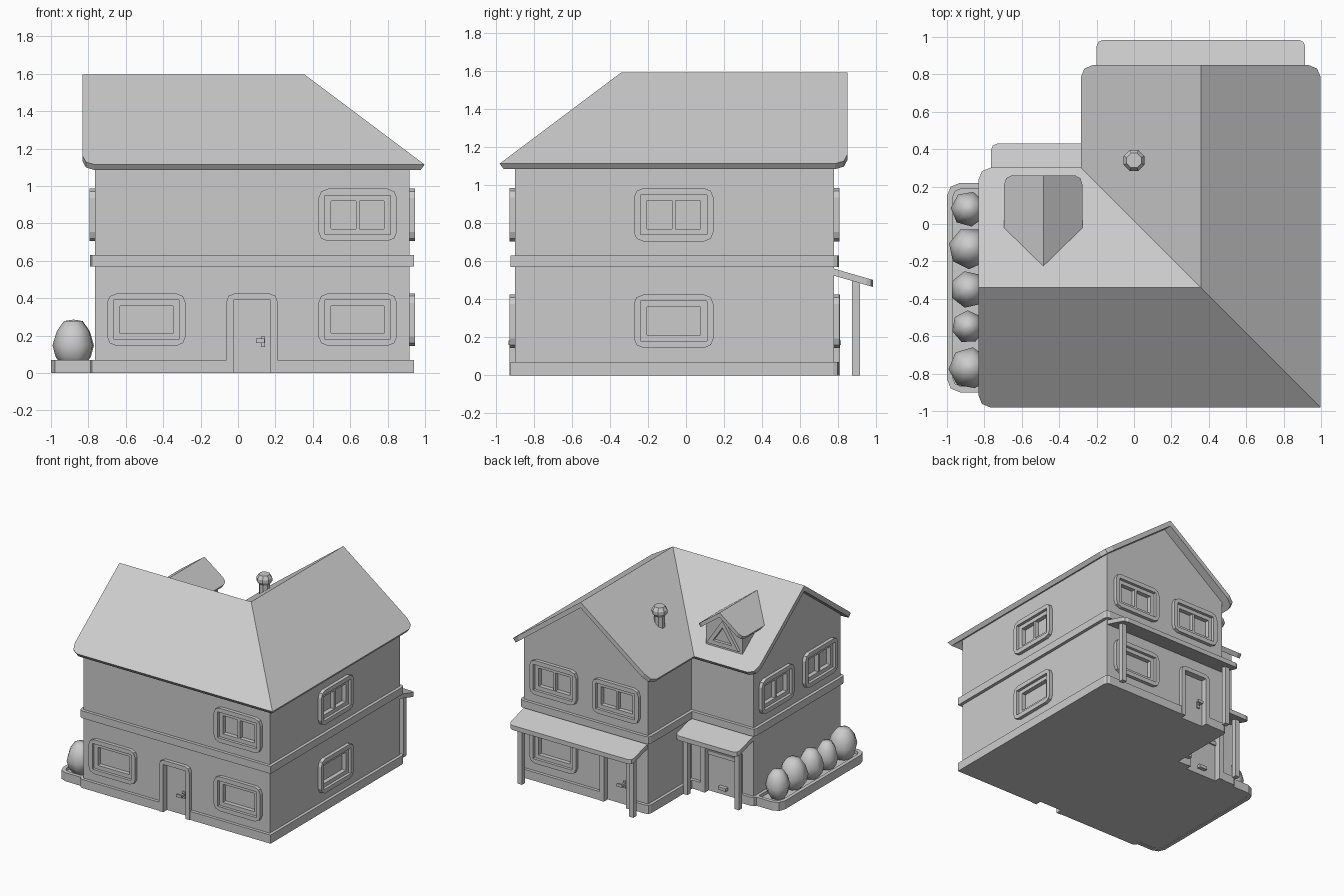
import bpy, bmesh, math
from mathutils import Matrix, Vector

if "Cube" in bpy.data.objects:
    bpy.data.objects.remove(bpy.data.objects["Cube"])

CX, CY = 0.357, -0.34          # ridge lines of the two arms of the L
T = Matrix.Translation
I = Matrix.Identity(4)
cut_bm = bmesh.new()           # all openings gathered in one cutter


def finish(name, bm, smooth=False):
    bmesh.ops.recalc_face_normals(bm, faces=bm.faces[:])
    me = bpy.data.meshes.new(name)
    bm.to_mesh(me)
    bm.free()
    for p in me.polygons:
        p.use_smooth = smooth
    ob = bpy.data.objects.new(name, me)
    bpy.context.collection.objects.link(ob)
    return ob


def prism(name, pts, y0, y1, m=I, round_if=None, r=0.05):
    """Extrude an (x, z) outline along y; optionally round chosen edges."""
    bm = bmesh.new()
    a = [bm.verts.new(m @ Vector((x, y0, z))) for x, z in pts]
    b = [bm.verts.new(m @ Vector((x, y1, z))) for x, z in pts]
    bm.faces.new(a)
    bm.faces.new(b[::-1])
    for i in range(len(a)):
        j = (i + 1) % len(a)
        bm.faces.new((a[j], a[i], b[i], b[j]))
    if round_if:
        es = [e for e in bm.edges if round_if(e.verts[0].co, e.verts[1].co)]
        bmesh.ops.bevel(bm, geom=es, offset=r, segments=2, profile=0.5, affect='EDGES')
    return finish(name, bm)


def box(name, x0, x1, y0, y1, z0, z1, m=I):
    return prism(name, [(x0, z0), (x1, z0), (x1, z1), (x0, z1)], y0, y1, m)


def cut(x0, x1, y0, y1, z0, z1, m):
    c = Vector(((x0 + x1) / 2, (y0 + y1) / 2, (z0 + z1) / 2))
    s = Matrix.Diagonal((x1 - x0, y1 - y0, z1 - z0, 1))
    bmesh.ops.create_cube(cut_bm, size=1, matrix=m @ T(c) @ s)


def ring(name, outer, inner, y0, y1, m=I):
    """Picture-frame shape between two outlines of equal length."""
    bm = bmesh.new()
    loops = [[bm.verts.new(m @ Vector((x, y, z))) for x, z in o]
             for o, y in ((outer, y0), (inner, y0), (inner, y1), (outer, y1))]
    n = len(outer)
    for k in range(4):
        a, b = loops[k], loops[(k + 1) % 4]
        for i in range(n):
            j = (i + 1) % n
            bm.faces.new((a[i], a[j], b[j], b[i]))
    return finish(name, bm)


def rrect(w, h, c):
    """Rectangle outline with three-point rounded corners."""
    q = [(0, c), (0.29 * c, 0.29 * c), (c, 0)]
    out = []
    for sx, sz, o in ((-1, -1, q), (1, -1, q[::-1]), (1, 1, q), (-1, 1, q[::-1])):
        out += [(sx * (w / 2 - dx), sz * (h / 2 - dz)) for dx, dz in o]
    return out


def lathe(name, prof, sides, loc, smooth=False, turn=0.0):
    bm = bmesh.new()
    rows = [[bm.verts.new(Vector(loc) + Vector((r * math.cos(turn + math.tau * i / sides),
             r * math.sin(turn + math.tau * i / sides), z))) for i in range(sides)] for r, z in prof]
    for a, b in zip(rows, rows[1:]):
        for i in range(sides):
            j = (i + 1) % sides
            bm.faces.new((a[i], a[j], b[j], b[i]))
    bm.faces.new(rows[0][::-1])
    bm.faces.new(rows[-1])
    return finish(name, bm, smooth)


def l_solid(name, x0, y1, c, top, bottom):
    """L-shaped solid; top and bottom are (half width, ridge z, slope)."""
    k = 3 if c else 1

    def corner(x, y, sx, sy, flip):
        o = [(0, c), (0.29 * c, 0.29 * c), (c, 0)] if c else [(0, 0)]
        o = o[::-1] if flip else o
        return [(x + sx * dx, y + sy * dy) for dx, dy in o]

    def pts(w, zr, s):
        p = [(x0, CY)] + corner(x0, CY - w, 1, 1, False) + [(CX + w, CY - w)]
        p += corner(CX + w, y1, -1, -1, False) + [(CX, y1)]
        p += corner(CX - w, y1, 1, -1, True) + [(CX - w, CY + w)]
        p += corner(x0, CY + w, 1, -1, True) + [(CX, CY)]
        return [(x, y, zr - s * min(abs(x - CX), abs(y - CY))) for x, y in p]

    bm = bmesh.new()
    a, b = ([bm.verts.new(p) for p in pts(*t)] for t in (top, bottom))
    n = 4 * k + 4
    for i0, i1 in ((0, k + 1), (k + 1, 2 * k + 2), (2 * k + 2, 3 * k + 3), (3 * k + 3, n)):
        f = [i % n for i in range(i0, i1 + 1)] + [n]
        bm.faces.new([a[i] for i in f])
        bm.faces.new([b[i] for i in f[::-1]])
    for i in range(n):
        j = (i + 1) % n
        bm.faces.new((a[j], a[i], b[i], b[j]))
    return finish(name, bm)


# Main body: gabled walls, floor band, plinth and roof slab
walls = l_solid("walls", -0.765, 0.78, 0, (0.56, 1.553, 0.75), (0.56, 0, 0))
l_solid("floor_band", -0.79, 0.805, 0.03, (0.585, 0.63, 0), (0.585, 0.57, 0))
plinth = l_solid("plinth", -0.79, 0.805, 0.03, (0.585, 0.07, 0), (0.585, 0, 0))
l_solid("roof", -0.832, 0.85, 0.065, (0.641, 1.595, 0.75), (0.619, 1.549, 0.75))


# Wall frames: local x along the wall, local -y pointing outward
def on_wall(x, y, z, deg):
    return T((x, y, z)) @ Matrix.Rotation(math.radians(deg), 4, 'Z')


def window(name, m, split):
    ring(name + "_frame", rrect(0.42, 0.28, 0.05), rrect(0.35, 0.21, 0.002), -0.028, 0.005, m)
    ring(name + "_sash", rrect(0.352, 0.212, 0.002), rrect(0.283, 0.148, 0.002), -0.005, 0.032, m)
    cut(-0.175, 0.175, -0.06, 0.03, -0.105, 0.105, m)
    if split:
        box(name + "_mullion", -0.01, 0.01, -0.003, 0.032, -0.076, 0.076, m)


def door_frame(name, m, w, ow):
    arc = [(w, 0), (w, 0.38), (w - 0.012, 0.413), (w - 0.045, 0.425)]
    inner = [(-ow, 0), (-ow, 0.39), (ow, 0.39), (ow, 0)]
    prism(name + "_frame", arc + [(-x, z) for x, z in arc[::-1]] + inner, -0.03, 0.005, m)
    cut(-ow, ow, -0.06, 0.02, -0.01, 0.39, m)


def door(name, m):
    door_frame(name, m, 0.137, 0.10)
    box(name + "_lock_plate", 0.047, 0.07, 0.008, 0.022, 0.14, 0.195, m)
    box(name + "_handle_stem", 0.05, 0.067, -0.025, 0.01, 0.163, 0.18, m)
    box(name + "_handle", 0.02, 0.068, -0.035, -0.02, 0.16, 0.183, m)


WF, WB, WR, WL = CY - 0.56, 0.78, CX + 0.56, -0.765
for name, x, y, z, deg, split in (
        ("front_low_left", -0.49, WF, 0.285, 0, 0), ("front_low_right", 0.64, WF, 0.285, 0, 0),
        ("front_up", 0.64, WF, 0.845, 0, 1),
        ("right_low", WR, -0.065, 0.285, 90, 0), ("right_up", WR, -0.065, 0.845, 90, 1),
        ("back_low", 0.64, WB, 0.285, 180, 0), ("back_up_a", 0.64, WB, 0.845, 180, 1),
        ("back_up_b", 0.075, WB, 0.845, 180, 1),
        ("left_up_a", WL, -0.06, 0.845, -90, 1), ("left_up_b", WL, -0.62, 0.845, -90, 1)):
    window(name + "_window", on_wall(x, y, z, deg), split)

door("front_door", on_wall(0.075, WF, 0, 0))
door("back_door", on_wall(0.075, WB, 0, 180))

# Wide service door in the inner corner
gm = on_wall(-0.485, CY + 0.56, 0, 180)
door_frame("garage_door", gm, 0.18, 0.14)
box("garage_door_rail", -0.14, 0.14, 0.008, 0.025, 0.30, 0.33, gm)
box("garage_door_handle", -0.035, 0.035, -0.01, 0.022, 0.045, 0.07, gm)

# Cut the window and door recesses
cutter = finish("opening_cutter", cut_bm)
cutter.hide_render = True
cutter.display_type = 'WIRE'
for ob in (walls, plinth):
    mod = ob.modifiers.new("openings", 'BOOLEAN')
    mod.operation, mod.object, mod.solver = 'DIFFERENCE', cutter, 'EXACT'

# Porch roofs with posts
SIDE = Matrix.Rotation(math.radians(90), 4, 'Z')
for name, x0, x1, y, posts in (("back_porch", -0.2, 0.915, 0.78, (-0.145, 0.86)),
                               ("corner_porch", -0.765, -0.2, 0.225, (-0.71, -0.245))):
    ye = y + 0.205
    prism(name + "_roof", [(y - 0.02, 0.567), (y - 0.02, 0.53), (ye, 0.465), (ye, 0.502)], -x1, -x0, SIDE,
          lambda p, q: min(p.y, q.y) > ye - 0.001 and abs(p.x - q.x) < 0.001, 0.035)
    for i, px in enumerate(posts):
        box(f"{name}_post_{i}", px - 0.02, px + 0.02, y + 0.095, y + 0.135, 0, 0.5)

# Dormer: roof, gable wall and triangular window
DM = T((-0.485, 0, 0))
prism("dormer_roof", [(-0.21, 1.355), (0, 1.509), (0.21, 1.355), (0.193, 1.33), (0, 1.472), (-0.193, 1.33)],
      -0.225, 0.26, DM,
      lambda p, q: min(p.y, q.y) > 0.259 and abs(p.x - q.x) < 0.03 and abs(p.x + 0.485) > 0.15)
prism("dormer_wall", [(-0.165, 1.1), (0.165, 1.1), (0.165, 1.354), (0, 1.476), (-0.165, 1.354)], -0.1, 0.2, DM)
ring("dormer_window_frame", [(-0.145, 1.215), (0.145, 1.215), (0, 1.43)],
     [(-0.085, 1.248), (0.085, 1.248), (0, 1.372)], 0.195, 0.225, DM)

# Chimney pipe with a flared cap
lathe("chimney", [(0.042, 1.25), (0.042, 1.39), (0.06, 1.415), (0.06, 1.44), (0.042, 1.468)], 8,
      (0, 0.34, 0), turn=math.pi / 8)

# Planter with five bushes
PM = T((-0.86, -0.34, 0)) @ Matrix.Rotation(math.radians(-90), 4, 'X')
ring("planter_rim", rrect(0.28, 1.12, 0.07), rrect(0.22, 1.06, 0.05), -0.07, 0, PM)
prism("planter_soil", rrect(0.23, 1.07, 0.05), -0.045, -0.005, PM)
for i, (y, r) in enumerate(((0.08, 0.095), (-0.13, 0.112), (-0.35, 0.1), (-0.55, 0.088), (-0.77, 0.112))):
    h = 0.25 * (0.6 + 0.4 * r / 0.112)
    prof = [(0.5 * r, 0.0), (0.85 * r, 0.2 * h), (r, 0.45 * h), (0.8 * r, 0.75 * h),
            (0.45 * r, 0.97 * h), (0.02 * r, h)]
    lathe(f"bush_{i}", prof, 7, (-0.88 - (0.112 - r) * 0.3, y, 0.035), True, 0.4 + 0.7 * i)
